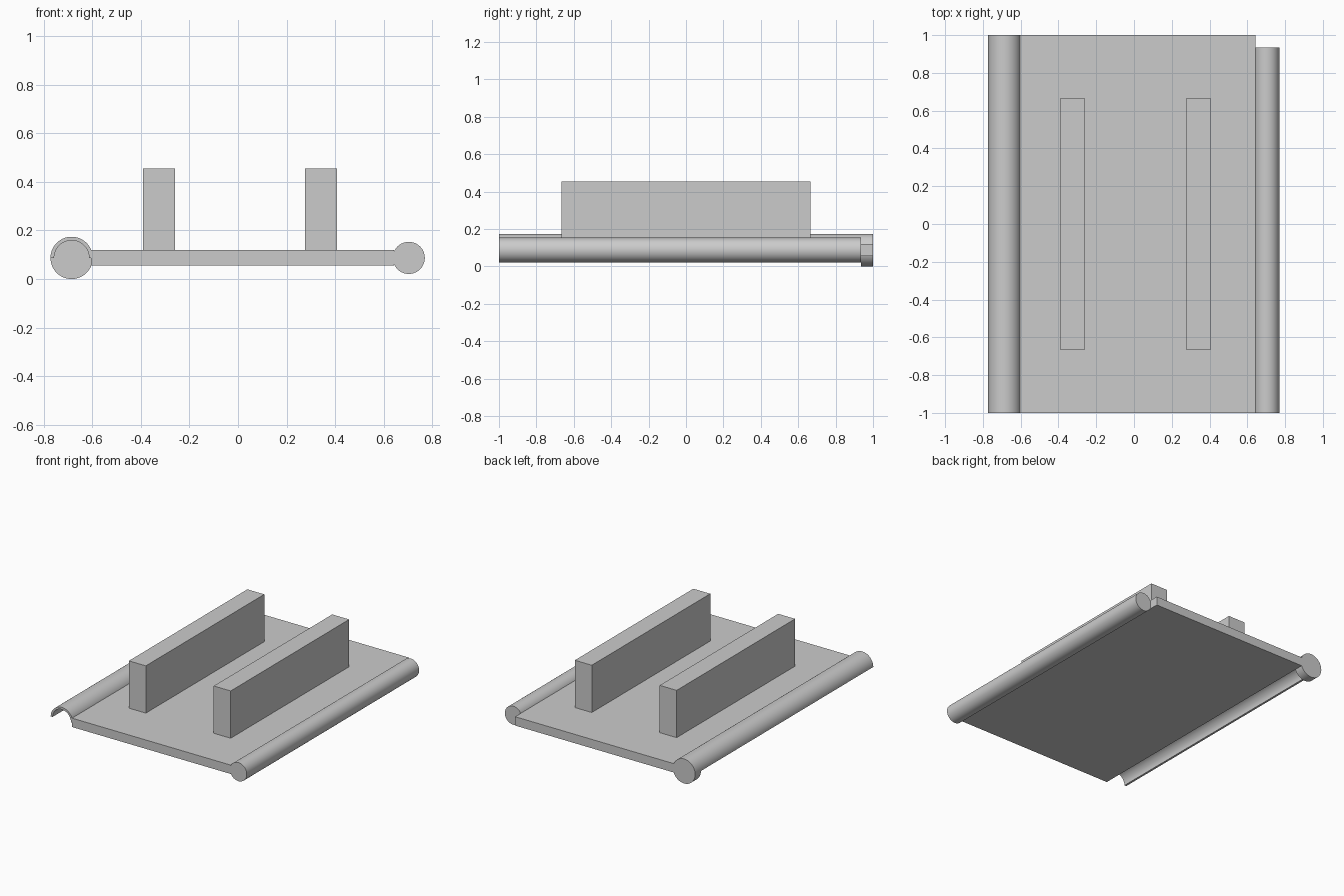
import bpy
import bmesh
from math import cos, sin, pi, radians
from mathutils import Vector

cube = bpy.data.objects.get("Cube")
if cube:
    bpy.data.objects.remove(cube, do_unlink=True)

# One plain grey for everything
grey = bpy.data.materials.new("plain grey")
grey.use_nodes = True
colour = (0.6, 0.6, 0.6, 1)
grey.diffuse_color = colour
grey.node_tree.nodes["Principled BSDF"].inputs["Base Color"].default_value = colour


def arc(cx, cz, radius, start, end, steps):
    """Points on an arc in the xz plane, both ends included."""
    angles = [radians(start + (end - start) * i / steps) for i in range(steps + 1)]
    return [(cx + radius * cos(a), cz + radius * sin(a)) for a in angles]


def rectangle(x0, x1, z0, z1):
    return [(x0, z0), (x1, z0), (x1, z1), (x0, z1)]


def extrude_profile(name, profile, y0, y1):
    """Closed xz profile swept along y into a solid."""
    bm = bmesh.new()
    face = bm.faces.new([bm.verts.new((x, y0, z)) for x, z in profile])
    result = bmesh.ops.extrude_face_region(bm, geom=[face], use_keep_orig=True)
    moved = [v for v in result["geom"] if isinstance(v, bmesh.types.BMVert)]
    bmesh.ops.translate(bm, verts=moved, vec=Vector((0, y1 - y0, 0)))
    bmesh.ops.recalc_face_normals(bm, faces=bm.faces[:])
    mesh = bpy.data.meshes.new(name)
    bm.to_mesh(mesh)
    bm.free()
    mesh.materials.append(grey)
    mesh.shade_smooth()
    mesh.set_sharp_from_angle(angle=radians(30))
    obj = bpy.data.objects.new(name, mesh)
    bpy.context.collection.objects.link(obj)
    return obj


FRONT, BACK, CAP = -1.0, 1.0, 0.935
AXIS_Z = 0.087
SOCKET_X, SOCKET_R, SOCKET_IN = -0.685, 0.087, 0.072
ROD_X, ROD_R = 0.703, 0.066

# Flat base plate
extrude_profile("base_plate", rectangle(-0.605, 0.643, 0.056, 0.119), FRONT, BACK)

# Half-pipe socket along the right edge, closed by a full disc at the back
outer = arc(SOCKET_X, AXIS_Z, SOCKET_R, 0, 180, 32)
inner = arc(SOCKET_X, AXIS_Z, SOCKET_IN, 180, 0, 32)
extrude_profile("socket_shell", outer + inner, FRONT, CAP)
disc = arc(SOCKET_X, AXIS_Z, SOCKET_R, 0, 360, 64)[:-1]
extrude_profile("socket_end_cap", disc, CAP, BACK)

# Round rod along the left edge, shorter by the cap thickness
rod = arc(ROD_X, AXIS_Z, ROD_R, 0, 360, 64)[:-1]
extrude_profile("edge_rod", rod, FRONT, CAP)

# Two upright rails
for name, x0, x1 in (("right_rail", -0.392, -0.259), ("left_rail", 0.275, 0.408)):
    extrude_profile(name, rectangle(x0, x1, 0.119, 0.455), -0.665, 0.665)
